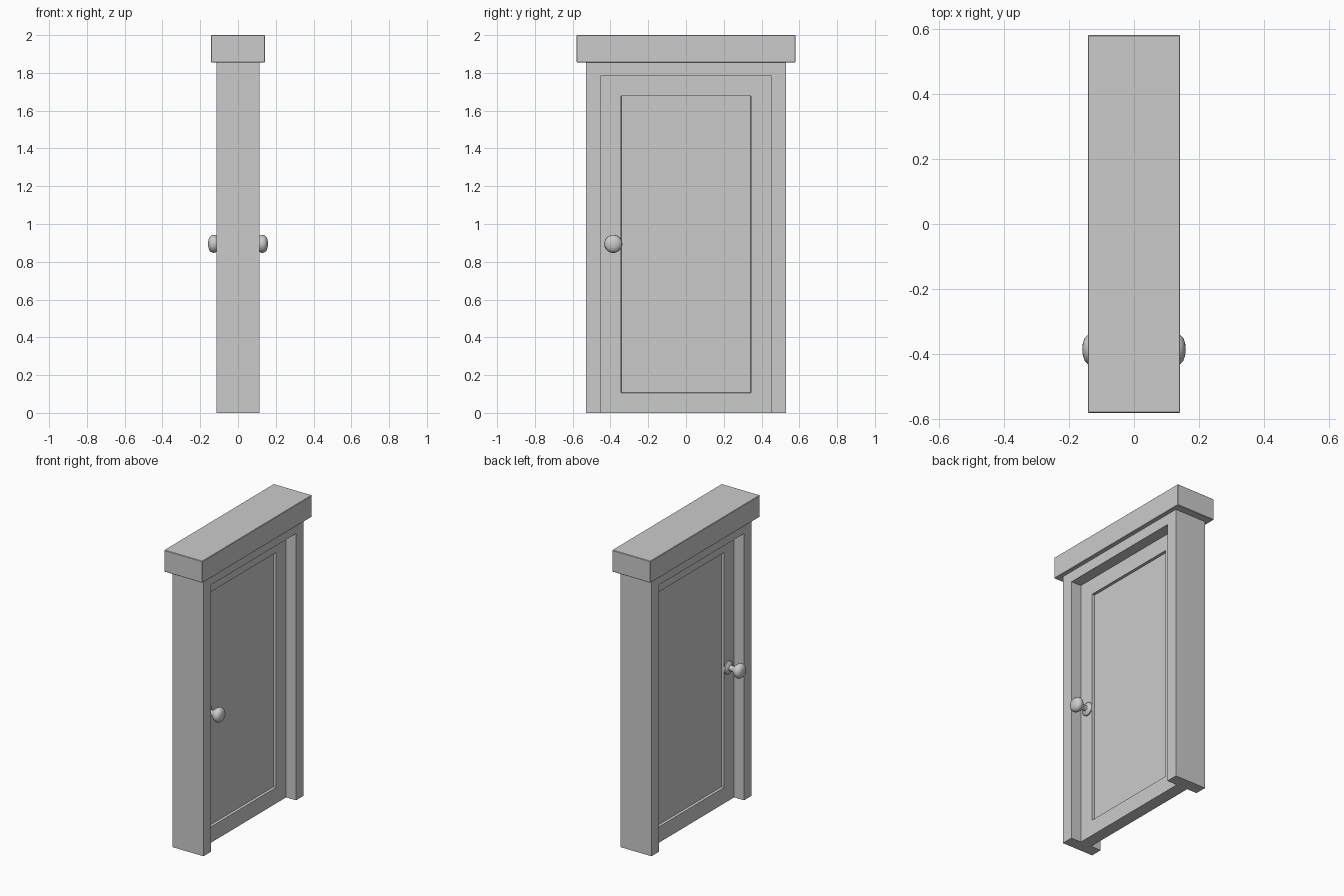
import bpy, bmesh, math
from mathutils import Matrix, Vector

if "Cube" in bpy.data.objects:
    bpy.data.objects.remove(bpy.data.objects["Cube"])


def finish(bm, name, smooth=False):
    bmesh.ops.recalc_face_normals(bm, faces=bm.faces)
    me = bpy.data.meshes.new(name)
    bm.to_mesh(me)
    bm.free()
    ob = bpy.data.objects.new(name, me)
    bpy.context.collection.objects.link(ob)
    if smooth:
        bpy.ops.object.select_all(action='DESELECT')
        ob.select_set(True)
        bpy.context.view_layer.objects.active = ob
        bpy.ops.object.shade_smooth_by_angle(angle=math.radians(40))
    return ob


def box_bm(size, z0):
    bm = bmesh.new()
    bmesh.ops.create_cube(bm, size=1, matrix=Matrix.Translation((0, 0, z0 + size[2] / 2))
                          @ Matrix.Diagonal((*size, 1)))
    return bm


# Door frame: upside-down U profile extruded through the wall
bm = bmesh.new()
outline = [(-.53, 0), (-.53, 1.855), (.53, 1.855), (.53, 0),
           (.45, 0), (.45, 1.785), (-.45, 1.785), (-.45, 0)]
face = bm.faces.new([bm.verts.new((-.115, y, z)) for y, z in outline])
ext = bmesh.ops.extrude_face_region(bm, geom=[face])
bmesh.ops.translate(bm, vec=(.23, 0, 0),
                    verts=[g for g in ext['geom'] if isinstance(g, bmesh.types.BMVert)])
finish(bm, "door_frame")

# Lintel cap with slightly softened edges
bm = box_bm((.284, 1.16, .145), 1.855)
bmesh.ops.bevel(bm, geom=bm.edges[:], offset=.003, segments=1, affect='EDGES')
finish(bm, "lintel")

# Door leaf with a sunken panel on both sides
bm = box_bm((.082, .90, 1.785), 0)
bm.normal_update()
sides = [f for f in bm.faces if abs(f.normal.x) > .9]
bmesh.ops.inset_individual(bm, faces=sides, thickness=.15, depth=0)
bmesh.ops.inset_individual(bm, faces=sides, thickness=.002, depth=-.018)
finish(bm, "door_leaf")

# Knobs: lathed rosette, neck and rounded grip, mirrored to both sides
profile = [(0, .038), (.043, .038), (.043, .048), (.034, .056), (.019, .061), (.017, .075),
           (.02, .088), (.032, .1), (.043, .113), (.048, .127), (.046, .14),
           (.036, .151), (.02, .157), (0, .159)]
for side, name in ((1, "knob_right"), (-1, "knob_left")):
    bm = bmesh.new()
    vs = [bm.verts.new((side * x, -.385 + r, .895)) for r, x in profile]
    edges = [bm.edges.new(p) for p in zip(vs, vs[1:])]
    bmesh.ops.spin(bm, geom=vs + edges, cent=Vector((0, -.385, .895)), axis=(1, 0, 0),
                   angle=math.tau, steps=32)
    bmesh.ops.remove_doubles(bm, verts=bm.verts, dist=.0005)
    finish(bm, name, smooth=True)
